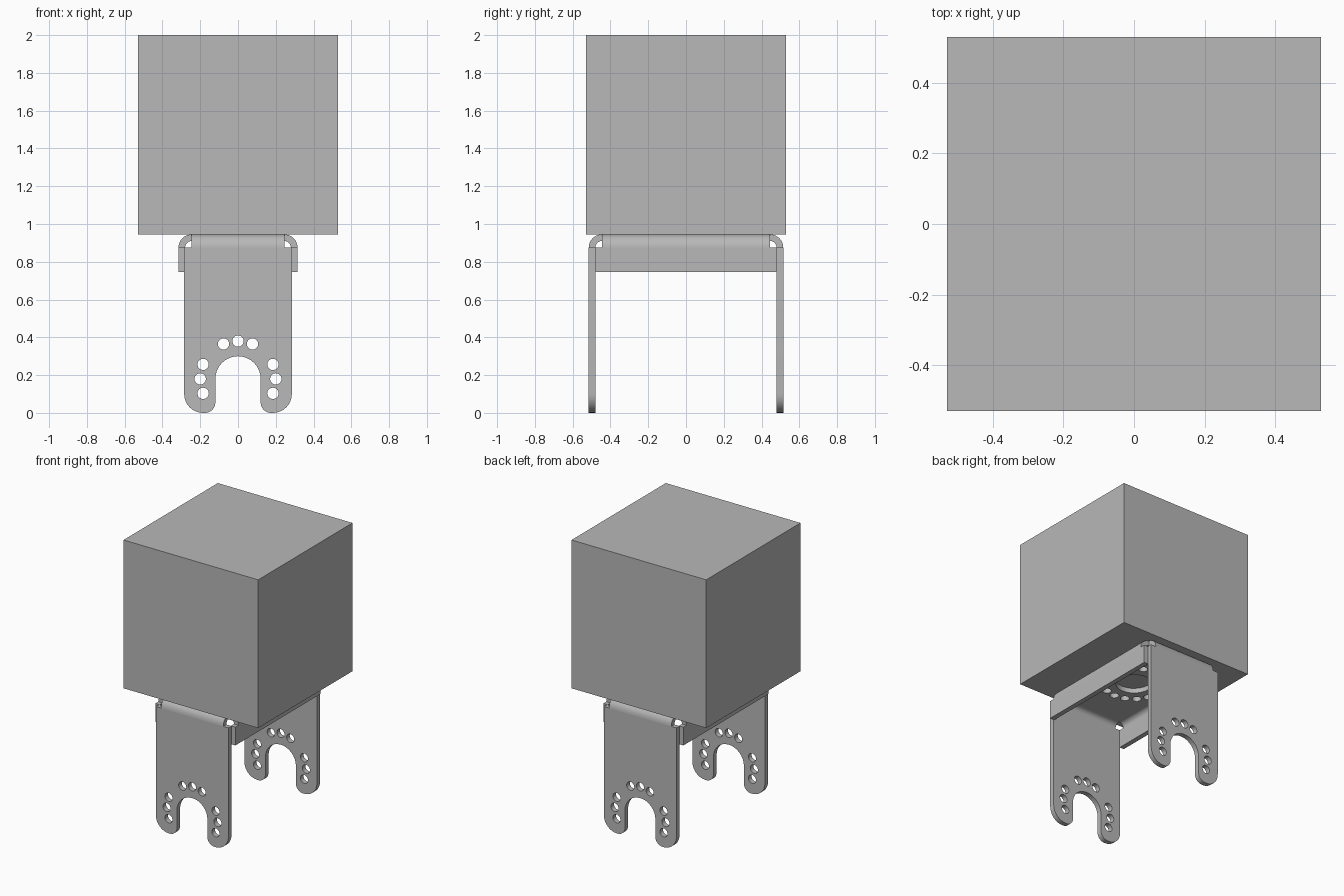
import bpy
import bmesh
from math import cos, sin, radians
from mathutils import Matrix, Vector

if "Cube" in bpy.data.objects:
    bpy.data.objects.remove(bpy.data.objects["Cube"], do_unlink=True)

# Single grey metal
metal = bpy.data.materials.new("plain grey metal")
metal.use_nodes = True
grey = (0.48, 0.48, 0.48, 1)
metal.diffuse_color = grey
metal.node_tree.nodes["Principled BSDF"].inputs["Base Color"].default_value = grey

# Shared dimensions
T = 0.035              # sheet thickness
TOP = 0.945            # bracket top and block bottom
BEND = 0.07            # outer bend radius
FOLD = TOP - BEND      # height where the folded sheets begin
X, Y = 0.315, 0.515    # outer half sizes of the bracket


def arc(cx, cy, r, start, end, steps=8):
    angles = [radians(start + (end - start) * i / steps) for i in range(steps + 1)]
    return [(cx + r * cos(a), cy + r * sin(a)) for a in angles]


def circle(cx, cy, r, steps=24):
    return arc(cx, cy, r, 0, 360, steps)[:-1]


def rect(u, low, high):
    return [(-u, low), (u, low), (u, high), (-u, high)]


def axes(u, v, w, origin=(0, 0, 0)):
    """Matrix that maps sheet axes u, v and depth w to model directions."""
    m = Matrix((u, v, w)).transposed().to_4x4()
    m.translation = Vector(origin)
    return m


def sheet(name, loops, depth, matrix):
    """Fill an outline with holes, and give it a depth."""
    curve = bpy.data.curves.new(name, "CURVE")
    curve.dimensions = "2D"
    curve.fill_mode = "BOTH"
    curve.extrude = depth / 2
    for loop in loops:
        spline = curve.splines.new("POLY")
        spline.points.add(len(loop) - 1)
        for point, (u, v) in zip(spline.points, loop):
            point.co = (u, v, 0, 1)
        spline.use_cyclic_u = True
    temp = bpy.data.objects.new(name + " outline", curve)
    bpy.context.collection.objects.link(temp)
    mesh = bpy.data.meshes.new_from_object(temp)
    bpy.data.objects.remove(temp, do_unlink=True)
    bpy.data.curves.remove(curve)

    bm = bmesh.new()
    bm.from_mesh(mesh)
    bmesh.ops.remove_doubles(bm, verts=bm.verts, dist=0.0005)
    bmesh.ops.transform(bm, matrix=matrix, verts=bm.verts)
    bmesh.ops.recalc_face_normals(bm, faces=bm.faces)
    bm.to_mesh(mesh)
    bm.free()
    mesh.materials.clear()
    mesh.materials.append(metal)
    obj = bpy.data.objects.new(name, mesh)
    bpy.context.collection.objects.link(obj)
    bpy.ops.object.select_all(action="DESELECT")
    obj.select_set(True)
    bpy.context.view_layer.objects.active = obj
    bpy.ops.object.shade_smooth_by_angle(angle=radians(30))


# Block on top
sheet("block", [rect(0.53, -0.53, 0.53)], 2 - TOP,
      axes((1, 0, 0), (0, 1, 0), (0, 0, 1), (0, 0, (2 + TOP) / 2)))

# Mounting plate with a centre hole and a ring of bolt holes
ring = [circle(0.2 * cos(radians(a / 2)), 0.2 * sin(radians(a / 2)), 0.03)
        for a in range(0, 720, 45)]
sheet("mounting_plate", [rect(X - BEND, BEND - Y, Y - BEND), circle(0, 0, 0.12)] + ring, T,
      axes((1, 0, 0), (0, 1, 0), (0, 0, 1), (0, 0, TOP - T / 2)))

# Forked leg outline: half of the foot, mirrored
half = (arc(0, 0.18, 0.12, 90, 0) + arc(0.175, 0.055, 0.055, 180, 270)
        + arc(0.185, 0.1, 0.1, 270, 360) + [(X - 0.03, FOLD)])
leg = half + [(-x, z) for x, z in reversed(half[1:])]
leg_holes = [circle(0.2 * cos(radians(a)), 0.18 + 0.2 * sin(radians(a)), 0.03)
             for a in (-22.5, 0, 22.5, 67.5, 90, 112.5, 157.5, 180, 202.5)]


def bend(outer):
    centre = outer - BEND
    return arc(centre, FOLD, BEND, 0, 90) + arc(centre, FOLD, BEND - T, 90, 0)


# Two legs and two side flanges, each with its bend
for side, front, left in ((-1, "front", "right"), (1, "back", "left")):
    sheet(front + "_leg", [leg] + leg_holes, T,
          axes((1, 0, 0), (0, 0, 1), (0, -1, 0), (0, side * (Y - T / 2), 0)))
    sheet(front + "_bend", [bend(Y)], 2 * (X - BEND),
          axes((0, side, 0), (0, 0, 1), (side, 0, 0)))
    sheet(left + "_flange", [rect(Y - T, 0.745, FOLD)], T,
          axes((0, 1, 0), (0, 0, 1), (1, 0, 0), (side * (X - T / 2), 0, 0)))
    sheet(left + "_bend", [bend(X)], 2 * (Y - BEND),
          axes((side, 0, 0), (0, 0, 1), (0, -side, 0)))
